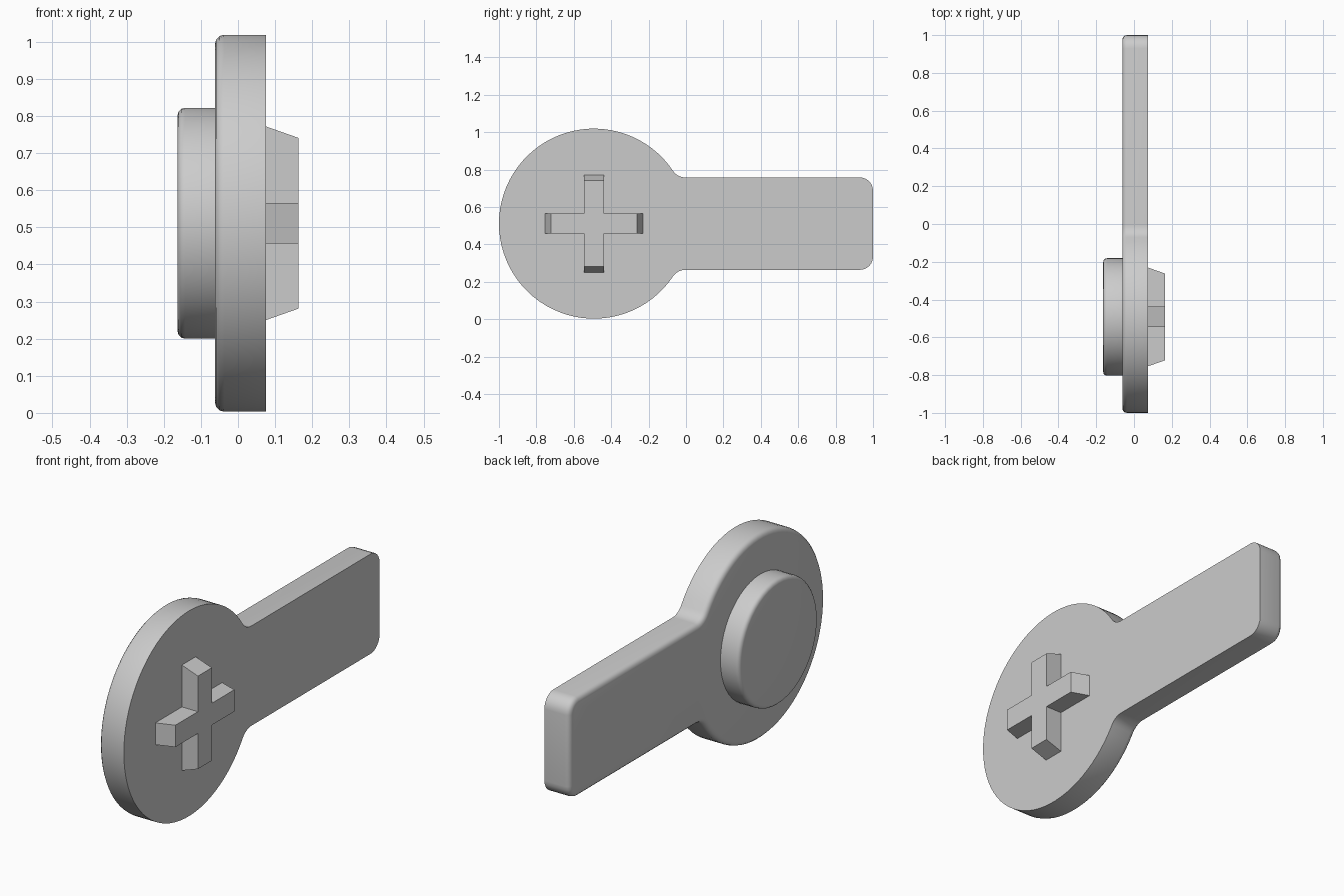
import bpy, bmesh
from math import sin, cos, pi, atan2, sqrt, radians

cube = bpy.data.objects.get("Cube")
if cube:
    bpy.data.objects.remove(cube, do_unlink=True)

grey = bpy.data.materials.new("plain grey")
grey.use_nodes = True
colour = (0.6, 0.6, 0.6, 1)
grey.diffuse_color = colour
grey.node_tree.nodes["Principled BSDF"].inputs["Base Color"].default_value = colour

CY, CZ = -0.492, 0.511      # centre of the disc
R = 0.508                   # disc radius
HALF = 0.247                # half height of the handle
FRONT, BACK = 0.075, -0.062  # faces of the plate along x


def arc(y, z, r, start, end, steps):
    """Points on an arc, relative to the disc centre."""
    return [(y + r * cos(start + (end - start) * i / steps),
             z + r * sin(start + (end - start) * i / steps)) for i in range(steps + 1)]


def extrude_profile(name, points, x0, x1, bevel=0.0, segments=3):
    """Extrude a (y, z) outline from x0 to x1, rounding the rim at x1."""
    bm = bmesh.new()
    face = bm.faces.new([bm.verts.new((x0, CY + y, CZ + z)) for y, z in points])
    new = bmesh.ops.extrude_face_region(bm, geom=[face], use_keep_orig=True)["geom"]
    verts = [g for g in new if isinstance(g, bmesh.types.BMVert)]
    bmesh.ops.translate(bm, verts=verts, vec=(x1 - x0, 0, 0))
    if bevel:
        rim = [e for e in bm.edges if all(abs(v.co.x - x1) < 1e-5 for v in e.verts)]
        bmesh.ops.bevel(bm, geom=rim, offset=bevel, segments=segments,
                        profile=0.5, affect='EDGES')
    bmesh.ops.recalc_face_normals(bm, faces=bm.faces)
    mesh = bpy.data.meshes.new(name)
    bm.to_mesh(mesh)
    bm.free()
    obj = bpy.data.objects.new(name, mesh)
    bpy.context.collection.objects.link(obj)
    mesh.materials.append(grey)
    return obj


def smooth(obj):
    bpy.ops.object.select_all(action='DESELECT')
    obj.select_set(True)
    bpy.context.view_layer.objects.active = obj
    bpy.ops.object.shade_smooth_by_angle(angle=radians(35))


# Plate: disc, filleted neck and rounded handle in one outline
fillet, corner, tip = 0.08, 0.07, 1.0 - CY
neck_z = HALF + fillet
neck_y = sqrt((R + fillet) ** 2 - neck_z ** 2)
a = atan2(neck_z, neck_y)
upper = arc(tip - corner, HALF - corner, corner, 0, pi / 2, 6)
upper += arc(neck_y, neck_z, fillet, -pi / 2, a - pi, 6)
upper += arc(0, 0, R, a, pi, 32)[1:]
lower = [(y, -z) for y, z in reversed(upper[:-1])]
smooth(extrude_profile("plate", upper + lower, FRONT, BACK, 0.025))

# Round button on the back of the plate
button = arc(0, 0, 0.311, 0, 2 * pi, 48)[:-1]
smooth(extrude_profile("button", button, BACK + 0.01, -0.163, 0.02))

# Raised cross, arms shortening towards the top
w, reach, top_reach = 0.054, 0.261, 0.23
arm = [(reach, -w), (reach, w), (w, w)]
cross = []
for _ in range(4):
    cross += arm
    arm = [(-z, y) for y, z in arm]
key = extrude_profile("cross_key", cross, FRONT, 0.163)
for v in key.data.vertices:
    if v.co.x > 0.1:
        for axis, centre in ((1, CY), (2, CZ)):
            d = v.co[axis] - centre
            if abs(d) > 0.1:
                v.co[axis] = centre + d * top_reach / reach
